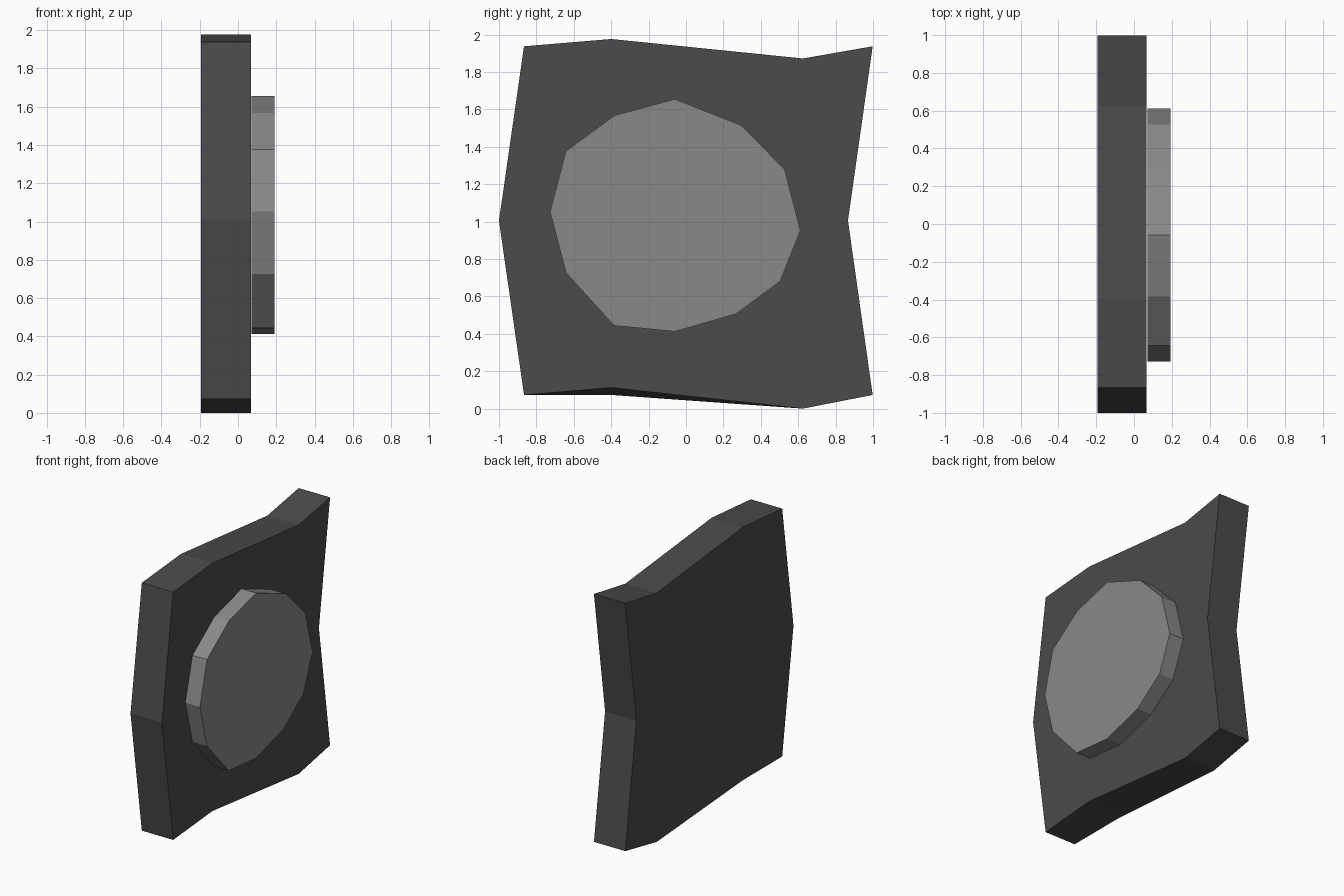
import bpy
import bmesh

cube = bpy.data.objects.get("Cube")
if cube:
    bpy.data.objects.remove(cube, do_unlink=True)


def make_material(name, grey):
    mat = bpy.data.materials.new(name)
    mat.use_nodes = True
    colour = (grey, grey, grey, 1.0)
    mat.diffuse_color = colour
    mat.node_tree.nodes["Principled BSDF"].inputs["Base Color"].default_value = colour
    return mat


def extrude_outline(name, outline, x_back, x_front, mat):
    """Extrude a (y, z) outline along x into a closed flat-shaded solid."""
    bm = bmesh.new()
    base = bm.faces.new([bm.verts.new((x_back, y, z)) for y, z in outline])
    result = bmesh.ops.extrude_face_region(bm, geom=[base], use_keep_orig=True)
    front = [v for v in result["geom"] if isinstance(v, bmesh.types.BMVert)]
    bmesh.ops.translate(bm, verts=front, vec=(x_front - x_back, 0, 0))
    bmesh.ops.recalc_face_normals(bm, faces=bm.faces)
    mesh = bpy.data.meshes.new(name)
    bm.to_mesh(mesh)
    bm.free()
    mesh.materials.append(mat)
    obj = bpy.data.objects.new(name, mesh)
    bpy.context.collection.objects.link(obj)
    return obj


dark_grey = make_material("dark grey", 0.07)
mid_grey = make_material("mid grey", 0.25)

# Uneven slab
slab_outline = [
    (-1.0, 1.005), (-0.866, 1.937), (-0.40, 1.976), (0.625, 1.872), (0.998, 1.937),
    (0.866, 1.005), (0.998, 0.073), (0.625, 0.0), (-0.40, 0.112), (-0.866, 0.073),
]
slab = extrude_outline("slab", slab_outline, -0.194, 0.067, dark_grey)

# The back of the slab's lower edge hangs slightly lower at one corner
for v in slab.data.vertices:
    if v.co.x < 0 and abs(v.co.y + 0.40) < 0.01 and v.co.z < 1:
        v.co.z = 0.073

# Raised rough disc
disc_outline = [
    (-0.727, 1.053), (-0.642, 1.377), (-0.383, 1.567), (-0.059, 1.655),
    (0.294, 1.515), (0.527, 1.28), (0.612, 0.952), (0.503, 0.68),
    (0.267, 0.506), (-0.059, 0.412), (-0.385, 0.444), (-0.642, 0.727),
]
extrude_outline("raised_disc", disc_outline, 0.071, 0.192, mid_grey)
